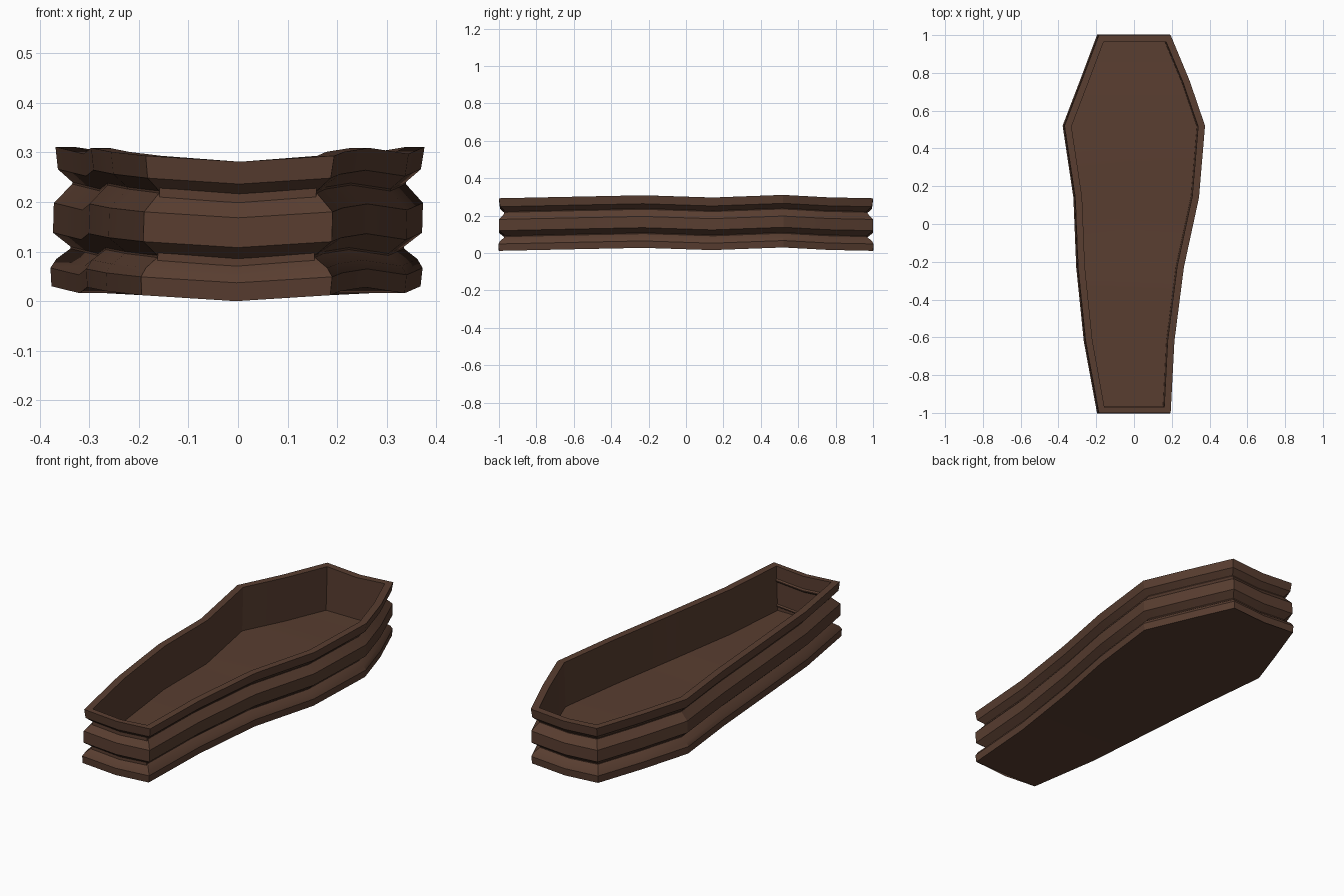
import bpy, bmesh, math
from mathutils import Vector

if "Cube" in bpy.data.objects:
    bpy.data.objects.remove(bpy.data.objects["Cube"])

wood = bpy.data.materials.new("dark brown wood")
wood.use_nodes = True
BROWN = (0.10, 0.048, 0.03, 1)
wood.diffuse_color = BROWN
wood.node_tree.nodes["Principled BSDF"].inputs["Base Color"].default_value = BROWN

# Uneven plan, foot to head: y, right-hand x, left-hand x, lift of the warped boards
STATIONS = [(-1, -.19, .19, .012), (-.62, -.26, .21, .02), (-.23, -.30, .26, .028),
            (.14, -.315, .34, .016), (.52, -.372, .372, .03), (.76, -.28, .29, .017),
            (1, -.19, .19, .012)]
# Counter-clockwise loop with a sagging middle point at each end
PLAN = [(0, -1, 0)] + [(b, y, h) for y, a, b, h in STATIONS]
PLAN += [(0, 1, 0)] + [(a, y, h) for y, a, b, h in reversed(STATIONS)]
N = len(PLAN)


def ring(bm, inset, z, foot_shift=0):
    """Loop of the plan moved inwards by a mitred inset, at height z."""
    pts = [Vector(p[:2]) for p in PLAN]
    verts = []
    for i, p in enumerate(pts):
        d1 = (p - pts[i - 1]).normalized()
        d2 = (pts[(i + 1) % N] - p).normalized()
        n1, n2 = Vector((-d1.y, d1.x)), Vector((-d2.y, d2.x))
        q = p + (n1 + n2) * inset / (1 + n1.dot(n2))
        y = q.y - (foot_shift if p.y < -.99 else 0)
        lean = (z / .28 - .5) * .008
        verts.append(bm.verts.new((q.x + lean, y, z + PLAN[i][2])))
    return verts


def wall(bm, lower, upper):
    for i in range(N):
        j = (i + 1) % N
        bm.faces.new((lower[i], lower[j], upper[j], upper[i]))


def panel(bm, loop, up):
    """Close a loop with strips that run from side to side."""
    half = N // 2
    faces = [(loop[0], loop[1], loop[-1]), (loop[half - 1], loop[half], loop[half + 1])]
    for i in range(1, half - 1):
        faces.append((loop[i], loop[i + 1], loop[N - i - 1], loop[N - i]))
    for f in faces:
        bm.faces.new(f if up else f[::-1])


def finish(bm, name):
    mesh = bpy.data.meshes.new(name)
    bm.to_mesh(mesh)
    bm.free()
    ob = bpy.data.objects.new(name, mesh)
    mesh.materials.append(wood)
    bpy.context.collection.objects.link(ob)
    bpy.ops.object.select_all(action='DESELECT')
    ob.select_set(True)
    bpy.context.view_layer.objects.active = ob
    bpy.ops.object.shade_smooth_by_angle(angle=math.radians(22))


# Open casket: grooved outer walls, flat rim, plain inner walls and floor
bm = bmesh.new()
OUTER = [(0, 0), (-.003, .037), (.008, .055), (.035, .076), (.035, .08), (0, .108),
         (0, .168), (.035, .206), (.035, .21), (.006, .236), (0, .281)]
INNER = [(.036, .281), (.036, .052)]
rings = [ring(bm, d, z) for d, z in OUTER]
rings += [ring(bm, d, z, .008) for d, z in INNER]
for low, high in zip(rings, rings[1:]):
    wall(bm, low, high)
panel(bm, rings[0], up=False)
panel(bm, rings[-1], up=True)
finish(bm, "casket_body")
